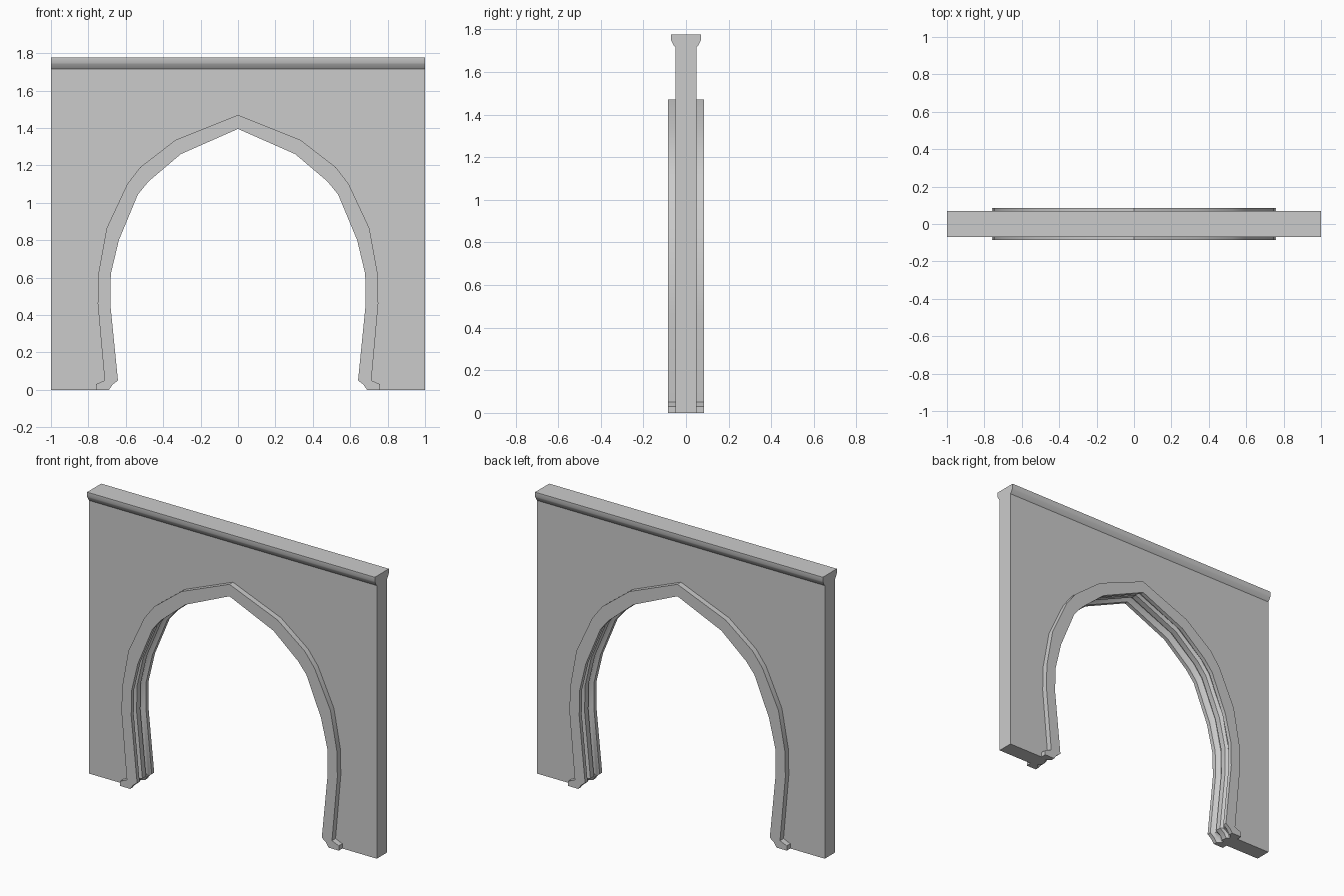
import bpy, bmesh, math

if "Cube" in bpy.data.objects:
    bpy.data.objects.remove(bpy.data.objects["Cube"])

# Right half of the arch, base to apex: inner edge and outer edge of the trim
INNER = [(.69, 0), (.67, .028), (.642, .05), (.683, .46), (.68, .62), (.637, .80),
         (.535, 1.045), (.477, 1.115), (.306, 1.26), (0, 1.395)]
OUTER = [(.76, 0), (.76, .03), (.713, .05), (.75, .46), (.747, .62), (.702, .865),
         (.592, 1.10), (.523, 1.19), (.335, 1.335), (0, 1.47)]
# Half of the moulding section: (0 = inner edge, 1 = outer edge; depth y)
SECTION = [(1, -.085), (0, -.085), (0, -.06), (.2, -.052), (.38, -.038),
           (.38, -.03), (.14, -.018)]
SECTION += [(t, -y) for t, y in reversed(SECTION)]


def arch_path(t):
    half = [(a + (c - a) * t, b + (d - b) * t)
            for (a, b), (c, d) in zip(INNER, OUTER)]
    return [(-x, z) for x, z in half] + half[-2::-1]


def loft(name, rings):
    """Join equal closed rings of points into a capped solid."""
    bm = bmesh.new()
    rows = [[bm.verts.new(p) for p in ring] for ring in rings]
    n = len(rows[0])
    for r, s in zip(rows, rows[1:]):
        for i in range(n):
            j = (i + 1) % n
            bm.faces.new((r[i], r[j], s[j], s[i]))
    bm.faces.new(rows[0])
    bm.faces.new(rows[-1][::-1])
    bmesh.ops.recalc_face_normals(bm, faces=bm.faces)
    mesh = bpy.data.meshes.new(name)
    bm.to_mesh(mesh)
    bm.free()
    ob = bpy.data.objects.new(name, mesh)
    bpy.context.collection.objects.link(ob)
    return ob


def smooth(ob, degrees):
    bpy.ops.object.select_all(action='DESELECT')
    ob.select_set(True)
    bpy.context.view_layer.objects.active = ob
    bpy.ops.object.shade_smooth_by_angle(angle=math.radians(degrees))


# Wall slab with the arched opening
outline = [(-1, 0)] + arch_path(.95) + [(1, 0), (1, 1.716), (-1, 1.716)]
loft("wall", [[(x, y, z) for x, z in outline] for y in (-.05, .05)])

# Flared cornice along the top
flare = [(.05, 1.716), (.057, 1.724), (.066, 1.741), (.07, 1.749), (.07, 1.776)]
profile = flare + [(-y, z) for y, z in reversed(flare)]
smooth(loft("cornice", [[(x, y, z) for y, z in profile] for x in (-1, 1)]), 35)

# Moulded arch trim swept around the opening
paths = [arch_path(t) for t, y in SECTION]
rings = [[(p[k][0], y, p[k][1]) for p, (t, y) in zip(paths, SECTION)]
         for k in range(len(paths[0]))]
smooth(loft("arch_trim", rings), 35)
